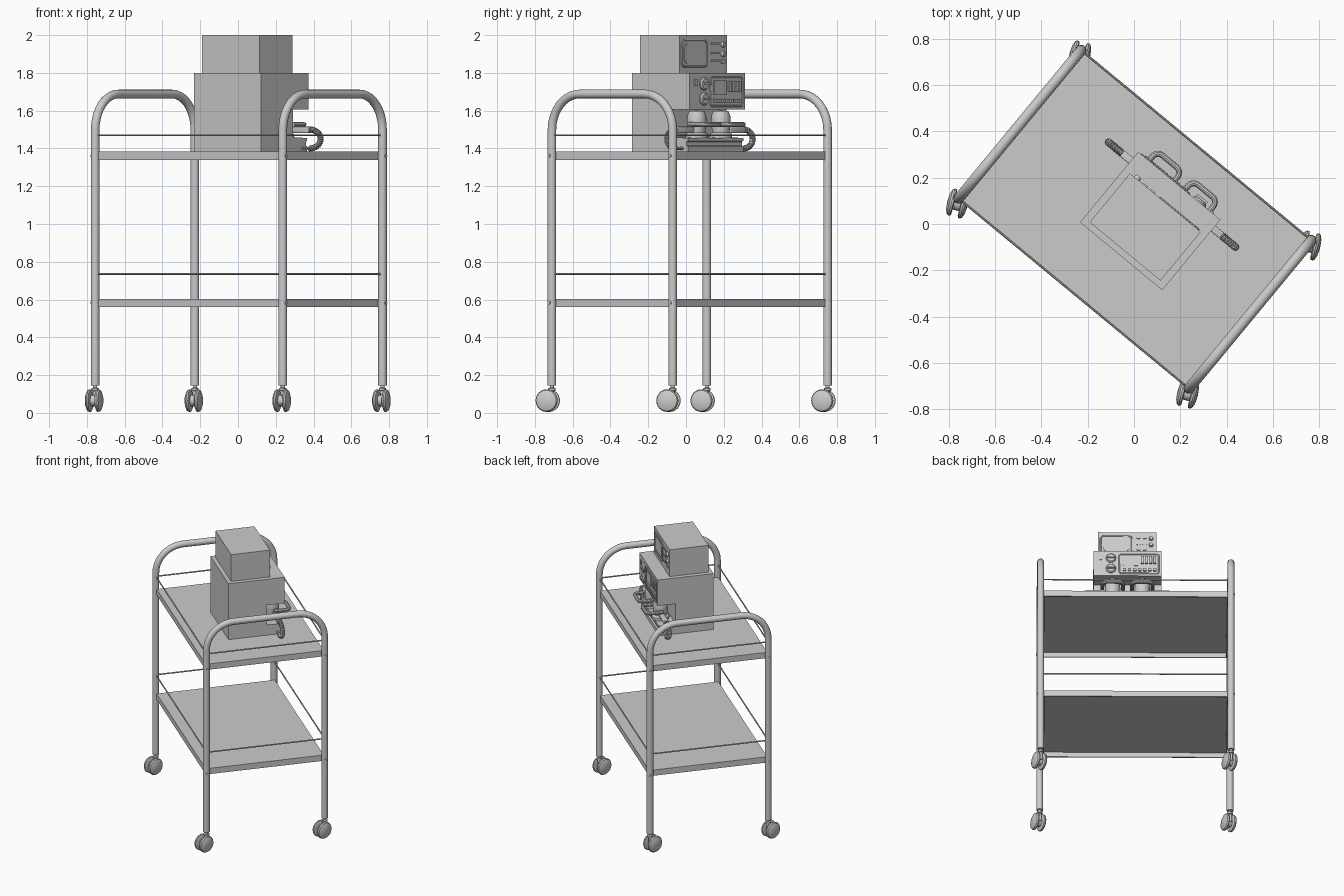
import bpy, bmesh, math
from mathutils import Matrix, Vector

cube = bpy.data.objects.get("Cube")
if cube:
    bpy.data.objects.remove(cube, do_unlink=True)

grey = bpy.data.materials.new("light_grey")
grey.use_nodes = True
COLOUR = (0.6, 0.6, 0.6, 1)
grey.diffuse_color = COLOUR
grey.node_tree.nodes["Principled BSDF"].inputs["Base Color"].default_value = COLOUR

# The whole trolley stands turned; parts are built square and then turned
CART = Matrix.Translation((0.0045, 0.02, 0)) @ Matrix.Rotation(math.radians(-39.55), 4, 'Z')
MX, MY = 0.055, 0.036            # machine centre on the trolley
LEG_X, LEG_Y, TUBE = 0.644, 0.4145, 0.023


def finish(name, bm, smooth=False, matrix=CART):
    bmesh.ops.recalc_face_normals(bm, faces=bm.faces[:])
    mesh = bpy.data.meshes.new(name)
    bm.to_mesh(mesh)
    bm.free()
    mesh.materials.append(grey)
    ob = bpy.data.objects.new(name, mesh)
    bpy.context.collection.objects.link(ob)
    ob.matrix_world = matrix
    if smooth:
        bpy.ops.object.select_all(action='DESELECT')
        ob.select_set(True)
        bpy.context.view_layer.objects.active = ob
        bpy.ops.object.shade_smooth_by_angle(angle=math.radians(35))
    return ob


def box(name, x0, x1, y0, y1, z0, z1, bevel=0):
    bm = bmesh.new()
    bmesh.ops.create_cube(bm, size=1)
    for v in bm.verts:
        v.co = ((x0 + x1) / 2 + v.co.x * (x1 - x0), (y0 + y1) / 2 + v.co.y * (y1 - y0),
                (z0 + z1) / 2 + v.co.z * (z1 - z0))
    if bevel:
        bmesh.ops.bevel(bm, geom=bm.edges[:], offset=bevel, segments=3, affect='EDGES', profile=0.5)
    return finish(name, bm, bevel > 0)


def prism(name, points, shift):
    """Extrude a flat outline along a vector."""
    bm = bmesh.new()
    face = bm.faces.new([bm.verts.new(p) for p in points])
    out = bmesh.ops.extrude_face_region(bm, geom=[face])
    bmesh.ops.translate(bm, vec=shift, verts=[g for g in out['geom'] if isinstance(g, bmesh.types.BMVert)])
    return finish(name, bm)


def lathe(name, profile, place, steps=24):
    """Turn (radius, height) points around z."""
    bm = bmesh.new()
    verts = [bm.verts.new((r, 0, h)) for r, h in profile]
    edges = [bm.edges.new(pair) for pair in zip(verts, verts[1:])]
    bmesh.ops.spin(bm, geom=verts + edges, cent=(0, 0, 0), axis=(0, 0, 1), angle=math.tau, steps=steps)
    bmesh.ops.remove_doubles(bm, verts=bm.verts[:], dist=0.0001)
    return finish(name, bm, True, CART @ place)


def tube(name, points, radius, sides=12, closed=False):
    """Sweep a round section along a path."""
    bm = bmesh.new()
    pts = [Vector(p) for p in points]
    n = len(pts)
    rings, normal = [], None
    for i, p in enumerate(pts):
        a = pts[(i - 1) % n] if closed or i else p
        b = pts[(i + 1) % n] if closed or i < n - 1 else p
        t = (b - a).normalized()
        if normal is None:
            normal = t.orthogonal()
        normal = (normal - t * normal.dot(t)).normalized()
        side = t.cross(normal)
        rings.append([bm.verts.new(p + radius * (normal * math.cos(k * math.tau / sides)
                                                 + side * math.sin(k * math.tau / sides))) for k in range(sides)])
    pairs = list(zip(rings, rings[1:])) + ([(rings[-1], rings[0])] if closed else [])
    for r, s in pairs:
        for k in range(sides):
            bm.faces.new((r[k], r[(k + 1) % sides], s[(k + 1) % sides], s[k]))
    if not closed:
        bm.faces.new(rings[0])
        bm.faces.new(rings[-1])
    return finish(name, bm, True)


def arc(cx, cy, radius, start, end, steps=10):
    angles = [math.radians(start + (end - start) * i / steps) for i in range(steps + 1)]
    return [(cx + radius * math.cos(a), cy + radius * math.sin(a)) for a in angles]


def rounded(x0, x1, z0, z1, r):
    return (arc(x1 - r, z1 - r, r, 0, 90, 5) + arc(x0 + r, z1 - r, r, 90, 180, 5)
            + arc(x0 + r, z0 + r, r, 180, 270, 5) + arc(x1 - r, z0 + r, r, 270, 360, 5))


# Bent tube frames, one at each end
BEND, TOP = 0.19, 1.688
half = arc(LEG_Y - BEND, TOP - BEND, BEND, 0, 90)
hoop = [(LEG_Y, 0.145)] + half + [(-y, z) for y, z in reversed(half)] + [(-LEG_Y, 0.145)]
for end, sx in (("right", -1), ("left", 1)):
    tube(end + "_frame", [(sx * LEG_X, y, z) for y, z in hoop], TUBE, 16)

# Shelves: thin plates with folded-down rims, plus guard rails and bolts
SX = LEG_X - 0.02
for level, z0, rail in (("lower", 0.56, 0.735), ("upper", 1.34, 1.47)):
    z1 = z0 + 0.043
    box(level + "_shelf", -SX, SX, -LEG_Y, LEG_Y, z1 - 0.008, z1)
    for s in (-1, 1):
        ya, xa = s * LEG_Y, s * SX
        box(level + "_shelf_side_rim", -SX, SX, min(ya, ya - s * 0.008), max(ya, ya - s * 0.008), z0, z1)
        box(level + "_shelf_end_rim", min(xa, xa - s * 0.008), max(xa, xa - s * 0.008), -LEG_Y, LEG_Y, z0, z1)
        tube(level + "_side_rail", [(-LEG_X, ya, rail), (LEG_X, ya, rail)], 0.005, 8)
        tube(level + "_end_rail", [(s * LEG_X, -LEG_Y, rail), (s * LEG_X, LEG_Y, rail)], 0.005, 8)
        for t in (-1, 1):
            tube(level + "_bolt", [(s * (LEG_X + 0.015), t * LEG_Y, z0 + 0.022),
                                   (s * (LEG_X + 0.026), t * LEG_Y, z0 + 0.022)], 0.009, 10)

# Twin-wheel casters, all swivelled the same way
SWIVEL = Matrix.Rotation(math.radians(25), 4, 'Z')
DISC = [(0, -0.012), (0.05, -0.012), (0.059, -0.008), (0.06, 0), (0.055, 0.008), (0.035, 0.016), (0, 0.019)]
STEM = [(0, 0.06), (0.012, 0.06), (0.012, 0.115), (0.02, 0.118), (0.02, 0.13), (0.011, 0.134), (0.011, 0.15), (0, 0.15)]
for sx in (-1, 1):
    for sy in (-1, 1):
        post = Matrix.Translation((sx * LEG_X, sy * LEG_Y, 0))
        lathe("caster_stem", STEM, post, 12)
        hub = post @ SWIVEL @ Matrix.Translation((0, -0.023, 0.065))
        for s in (-1, 1):
            turn = Matrix.Rotation(math.radians(90 * s), 4, 'Y')
            lathe("caster_wheel", DISC, hub @ Matrix.Translation((s * 0.026, 0, 0)) @ turn)
        lathe("caster_axle", [(0, -0.025), (0.03, -0.025), (0.03, 0.025), (0, 0.025)],
              hub @ Matrix.Rotation(math.radians(90), 4, 'Y'), 12)

# Machine body: overhanging control block over a recessed bay
FACE, BAY, BASE = MY + 0.197, MY + 0.07, 1.383
side = [(MY - 0.197, BASE), (FACE - 0.01, BASE), (FACE - 0.01, 1.41), (FACE - 0.02, 1.415), (FACE - 0.02, 1.435),
        (FACE - 0.01, 1.44), (FACE - 0.01, 1.455), (BAY, 1.46), (BAY, 1.607), (FACE, 1.607), (FACE, 1.8), (MY - 0.197, 1.8)]
prism("machine_body", [(MX - 0.23, y, z) for y, z in side], (0.46, 0, 0))
SCREEN_FACE = MY + 0.103
box("monitor_body", MX - 0.198, MX + 0.198, MY - 0.17, SCREEN_FACE, 1.8, 2.0)


def plate(name, x0, x1, z0, z1, y, depth=0.006, r=0.004):
    return prism(name, [(MX + x, y - 0.002, z) for x, z in rounded(x0, x1, z0, z1, r)], (0, depth + 0.002, 0))


def ring(name, x0, x1, z0, z1, y, r, thick):
    return tube(name, [(MX + x, y, z) for x, z in rounded(x0, x1, z0, z1, r)], thick, 8, True)


def knob(name, x, z, y, r, depth):
    place = Matrix.Translation((MX + x, y, z)) @ Matrix.Rotation(math.radians(-90), 4, 'X')
    lathe(name, [(0, 0), (r, 0), (r, depth * 0.4), (r * 0.8, depth), (0, depth)], place, 20)


# Monitor screen and small controls
ring("screen_surround", -0.03, 0.182, 1.833, 1.972, SCREEN_FACE, 0.025, 0.006)
plate("screen", -0.012, 0.164, 1.85, 1.955, SCREEN_FACE, 0.004, 0.03)
for x in (-0.075, -0.115):
    for z in (1.955, 1.905, 1.865):
        plate("monitor_key", x - 0.013, x + 0.013, z - 0.005, z + 0.005, SCREEN_FACE)
for z in (1.95, 1.9):
    knob("monitor_knob", -0.16, z, SCREEN_FACE, 0.015, 0.015)
plate("monitor_socket", -0.175, -0.145, 1.85, 1.87, SCREEN_FACE)

# Control block: dials, switch, framed readout and buttons
for z in (1.742, 1.662):
    knob("dial", 0.112, z, FACE, 0.034, 0.014)
    box("dial_grip", MX + 0.084, MX + 0.14, FACE + 0.01, FACE + 0.024, z - 0.006, z + 0.006)
plate("switch", 0.17, 0.19, 1.73, 1.768, FACE)
ring("readout_frame", -0.21, 0.055, 1.625, 1.775, FACE, 0.012, 0.005)
plate("readout", -0.075, 0.03, 1.685, 1.762, FACE)
for i in range(4):
    x = -0.1 - 0.028 * i
    plate("tall_button", x - 0.01, x + 0.01, 1.7, 1.758, FACE, 0.009)
for i in range(7):
    x = 0.02 - 0.034 * i
    plate("small_button", x - 0.011, x + 0.011, 1.642, 1.662, FACE, 0.009)

# Hand paddles in the bay, with grip loops and coiled cables
for s in (-1, 1):
    px = MX + s * 0.1
    body = [(0, 1.455), (0.06, 1.455), (0.06, 1.475), (0.045, 1.485), (0.052, 1.53), (0.05, 1.575), (0.04, 1.598), (0, 1.6)]
    lathe("paddle", body, Matrix.Translation((px, MY + 0.14, 0)))
    grip = [(px - 0.07, MY + 0.14), (px - 0.07, MY + 0.2)] + arc(px - 0.04, MY + 0.222, 0.03, 180, 90, 5) \
        + arc(px + 0.04, MY + 0.222, 0.03, 90, 0, 5) + [(px + 0.07, MY + 0.2), (px + 0.07, MY + 0.14)]
    tube("paddle_grip", [(x, y, 1.527) for x, y in grip], 0.013, 10)

    cy, cx = MY + 0.148, MX + s * 0.28
    box("cable_plug", min(cx, cx - s * 0.13), max(cx, cx - s * 0.13), cy - 0.016, cy + 0.016, 1.482, 1.515, 0.005)
    path = [Vector((MX + s * 0.27, cy, 1.5))] + \
        [Vector((cx + s * 0.075 * math.cos(a), cy, 1.45 + 0.05 * math.sin(a)))
         for a in [math.pi / 2 - math.pi * i / 24 for i in range(25)]] + [Vector((MX + s * 0.22, cy, 1.4))]
    tube("cable_core", path, 0.009, 8)
    coil = []
    for i in range(289):
        a = math.pi / 2 - math.pi * i / 288
        out = Vector((s * math.cos(a), 0, math.sin(a)))
        w = i / 288 * 18 * math.tau
        coil.append(Vector((cx + s * 0.075 * math.cos(a), cy, 1.45 + 0.05 * math.sin(a)))
                    + 0.012 * (out * math.cos(w) + Vector((0, 1, 0)) * math.sin(w)))
    tube("coiled_cable", coil, 0.005, 6)
